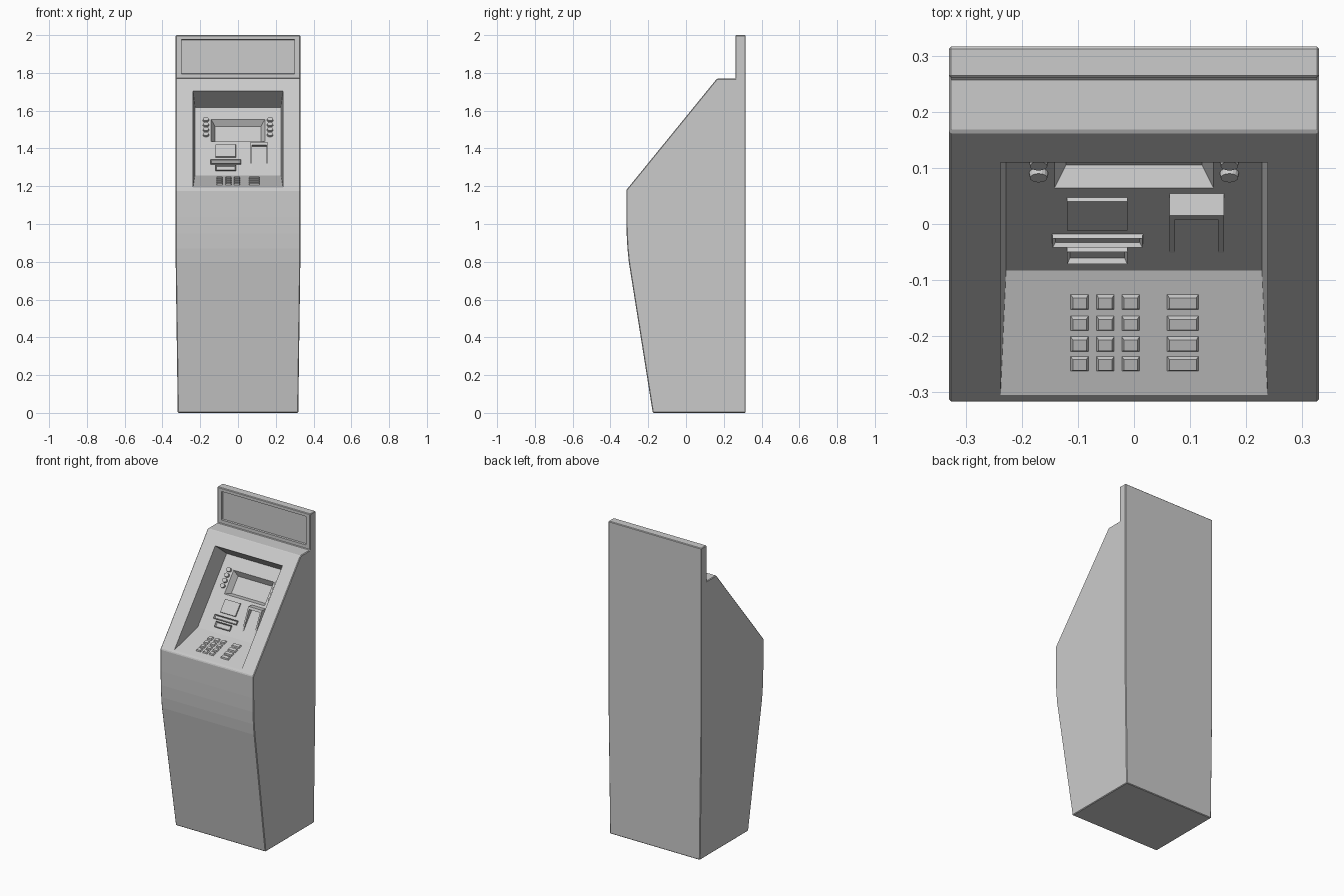
import bpy, bmesh
from math import atan2, sin
from mathutils import Matrix, Vector

if "Cube" in bpy.data.objects:
    bpy.data.objects.remove(bpy.data.objects["Cube"])


def add_object(name, bm):
    bmesh.ops.recalc_face_normals(bm, faces=bm.faces[:])
    mesh = bpy.data.meshes.new(name)
    bm.to_mesh(mesh)
    bm.free()
    ob = bpy.data.objects.new(name, mesh)
    bpy.context.collection.objects.link(ob)
    return ob


def prism(name, pts, left, right):
    """Extrude a (y, z) profile along x; left/right give x for each point."""
    bm = bmesh.new()
    a = [bm.verts.new((left(y, z), y, z)) for y, z in pts]
    b = [bm.verts.new((right(y, z), y, z)) for y, z in pts]
    bm.faces.new(a)
    bm.faces.new(b[::-1])
    n = len(pts)
    for i in range(n):
        j = (i + 1) % n
        bm.faces.new((a[i], b[i], b[j], a[j]))
    return add_object(name, bm)


def block(name, frame, x, v, h, inset=0.0, sink=None):
    """Tapered block on a sloped frame; sink=(border, depth) hollows its top."""
    bm = bmesh.new()
    rings = []
    for w, i in ((h[0], 0), (h[1], inset)):
        rings.append([bm.verts.new(frame @ Vector(p)) for p in (
            (x[0] + i, v[0] + i, w), (x[1] - i, v[0] + i, w),
            (x[1] - i, v[1] - i, w), (x[0] + i, v[1] - i, w))])
    lo, hi = rings
    bm.faces.new(lo[::-1])
    top = bm.faces.new(hi)
    for i in range(4):
        j = (i + 1) % 4
        bm.faces.new((lo[i], lo[j], hi[j], hi[i]))
    if sink:
        bm.normal_update()
        bmesh.ops.inset_individual(bm, faces=[top], thickness=sink[0])
        n = top.normal.copy()
        bmesh.ops.translate(bm, verts=top.verts[:], vec=-n * sink[1])
    return add_object(name, bm)


def apply_modifiers(ob):
    bpy.context.view_layer.objects.active = ob
    for m in list(ob.modifiers):
        bpy.ops.object.modifier_apply(modifier=m.name)


def cut(ob, cutter):
    m = ob.modifiers.new("cut", 'BOOLEAN')
    m.operation = 'DIFFERENCE'
    m.solver = 'EXACT'
    m.object = cutter
    apply_modifiers(ob)
    bpy.data.objects.remove(cutter)


# Frames: local y runs up the slope, local z is the surface normal
DECK, PANEL, PANEL_TOP = (-0.305, 1.1935), (-0.083, 1.257), (0.211, 1.618)
deck_angle = atan2(PANEL[1] - DECK[1], PANEL[0] - DECK[0])
panel_angle = atan2(PANEL_TOP[1] - PANEL[1], PANEL_TOP[0] - PANEL[0])
deck = Matrix.Translation((0, *DECK)) @ Matrix.Rotation(deck_angle, 4, 'X')
panel = Matrix.Translation((0, *PANEL)) @ Matrix.Rotation(panel_angle, 4, 'X')
upright = Matrix.Translation((0, 0.26, 0)) @ Matrix.Rotation(atan2(1, 0), 4, 'X')


def up(z):
    """Height on the front view to distance up the panel."""
    return (z - PANEL[1]) / sin(panel_angle)


# Cabinet: side profile, narrowing towards the foot
profile = [(-0.176, 0), (-0.303, 0.8), (-0.310, 0.87), (-0.3145, 0.95),
           (-0.316, 1.04), (-0.316, 1.18), (0.164, 1.77), (0.261, 1.77),
           (0.261, 2.0), (0.316, 2.0), (0.316, 0.8), (0.316, 0)]
half = lambda y, z: 0.319 + 0.011 * min(z / 0.8, 1)
cabinet = prism("cabinet", profile, lambda y, z: -half(y, z), half)
bm = bmesh.new()
bm.from_mesh(cabinet.data)
bmesh.ops.connect_verts(bm, verts=[v for v in bm.verts if abs(v.co.z - 0.8) < 1e-4])
bm.to_mesh(cabinet.data)
bm.free()
bev = cabinet.modifiers.new("edge", 'BEVEL')
bev.width = 0.004
bev.segments = 1
bev.limit_method = 'ANGLE'
bev.angle_limit = 0.5
apply_modifiers(cabinet)

# Recess in the sloping front, with slightly drafted side walls
n = Vector((-0.776, 0.631))
face = Vector((-0.316, 1.18))
opening = [DECK, PANEL, PANEL_TOP, (0.110, 1.7025), (0.032, 1.766), (-0.383, 1.2565)]
wall = lambda y, z: 0.238 + 0.075 * (Vector((y, z)) - face).dot(n)
cut(cabinet, prism("recess_cutter", opening, lambda y, z: -wall(y, z), wall))

# Sunken screen with sloping surround
cut(cabinet, block("screen_cutter", panel, (-0.143, 0.143),
                   (up(1.437), up(1.555)), (0.002, -0.036), 0.022))

# Sunken header sign
cut(cabinet, block("sign_cutter", upright, (-0.302, 0.302), (1.793, 1.979),
                   (0.01, -0.012), 0.004))

# Screen side buttons
for side in (-1, 1):
    for i in range(4):
        bm = bmesh.new()
        place = panel @ Matrix.Translation((side * 0.17, up(1.471 + 0.026 * i), 0.003))
        bmesh.ops.create_cone(bm, cap_ends=True, segments=16, radius1=0.0175,
                              radius2=0.0155, depth=0.018,
                              matrix=place @ Matrix.Diagonal((1, 0.8, 1, 1)))
        add_object("screen_button", bm)

# Receipt plate, card slot bar and lower slot
block("receipt_plate", panel, (-0.12, -0.011), (up(1.352), up(1.417)),
      (-0.004, 0.008), 0.001)
block("card_slot_bar", panel, (-0.146, 0.016), (up(1.316), up(1.337)),
      (-0.004, 0.010), 0.001, (0.007, 0.008))
block("lower_slot", panel, (-0.12, -0.011), (up(1.280), up(1.308)),
      (-0.004, 0.010), 0.001, (0.007, 0.010))

# Hood: two wedge cheeks under a flat top
cheek = [(0.058, 1.425), (0.015, 1.432), (-0.055, 1.289)]
lid = [(0.058, 1.425), (0.015, 1.432), (0.008, 1.417), (0.053, 1.410)]
for name, pts, a, b in (("hood_cheek", cheek, 0.063, 0.073),
                        ("hood_cheek", cheek, 0.150, 0.160),
                        ("hood_top", lid, 0.063, 0.160)):
    prism(name, pts, lambda y, z: a, lambda y, z: b)

# Keypad: four rows of three number keys and one wide key
for y in (-0.139, -0.177, -0.214, -0.249):
    v = (y - DECK[0]) * 1.04
    for x, w in ((-0.097, 0.017), (-0.051, 0.017), (-0.006, 0.017), (0.087, 0.029)):
        block("key", deck, (x - w, x + w), (v - 0.015, v + 0.015), (-0.003, 0.009), 0.005)
